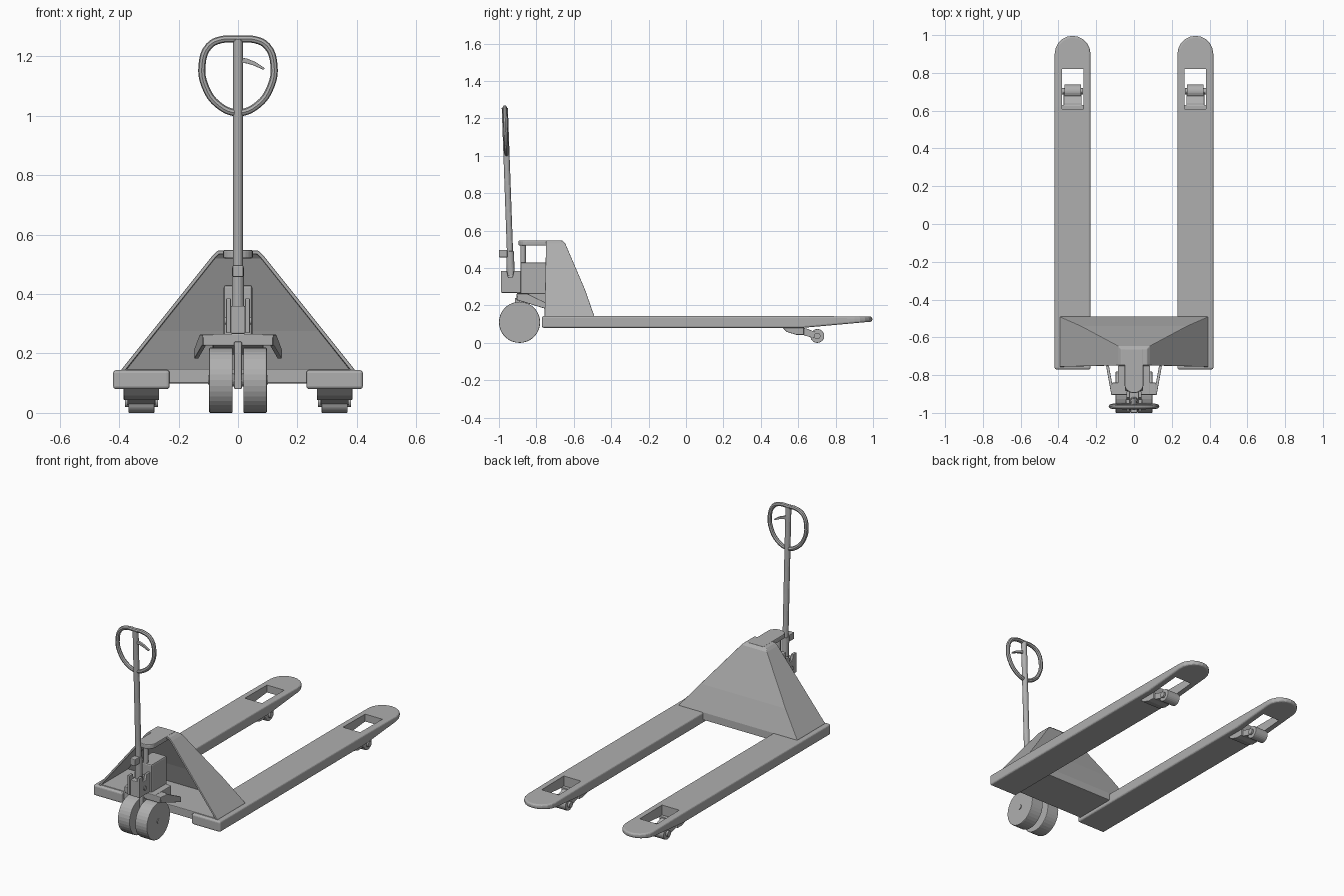
import bpy, bmesh
from math import sin, cos, pi
from mathutils import Vector

if "Cube" in bpy.data.objects:
    bpy.data.objects.remove(bpy.data.objects["Cube"])

paint = bpy.data.materials.new("dark_grey")
paint.diffuse_color = (0.43, 0.43, 0.43, 1)
paint.use_nodes = True
paint.node_tree.nodes["Principled BSDF"].inputs["Base Color"].default_value = paint.diffuse_color


def make(name, bm, bevel=0.0, segs=2):
    bmesh.ops.recalc_face_normals(bm, faces=bm.faces)
    me = bpy.data.meshes.new(name)
    bm.to_mesh(me)
    bm.free()
    me.materials.append(paint)
    ob = bpy.data.objects.new(name, me)
    bpy.context.scene.collection.objects.link(ob)
    if bevel:
        add_bevel(ob, bevel, segs)
    return ob


def add_bevel(ob, width, segs=2):
    m = ob.modifiers.new("bevel", 'BEVEL')
    m.width, m.segments, m.limit_method, m.angle_limit = width, segs, 'ANGLE', 0.6


def prism_bm(pts, axis, a, b):
    """Extrude a 2D outline along an axis from a to b."""
    place = {'x': lambda u, v, t: (t, u, v),
             'y': lambda u, v, t: (u, t, v),
             'z': lambda u, v, t: (u, v, t)}[axis]
    bm = bmesh.new()
    lo = [bm.verts.new(place(u, v, a)) for u, v in pts]
    hi = [bm.verts.new(place(u, v, b)) for u, v in pts]
    bm.faces.new(lo)
    bm.faces.new(hi)
    n = len(pts)
    for i in range(n):
        j = (i + 1) % n
        bm.faces.new((lo[i], lo[j], hi[j], hi[i]))
    return bm


def prism(name, pts, axis, a, b, bevel=0.0):
    return make(name, prism_bm(pts, axis, a, b), bevel)


def box(name, x, y, z, bevel=0.004):
    return prism(name, [(x[0], y[0]), (x[1], y[0]), (x[1], y[1]), (x[0], y[1])], 'z', *z, bevel)


def rod(name, p, q, r, segs=20, bevel=0.0):
    p, q = Vector(p), Vector(q)
    bm = bmesh.new()
    bmesh.ops.create_cone(bm, cap_ends=True, segments=segs, radius1=r, radius2=r, depth=(q - p).length)
    ob = make(name, bm, bevel)
    rot = (q - p).to_track_quat('Z', 'Y').to_matrix().to_4x4()
    rot.translation = (p + q) / 2
    ob.data.transform(rot)
    return ob


def tiller_y(z):
    return -0.938 - (z - 0.4) * 0.036


cutters = []
for s, side in ((-1, "left"), (1, "right")):
    c = 0.325 * s

    # fork blade: rounded tip, underside rising toward the tip, roller opening
    tip = [(c + 0.095 * cos(k * pi / 10), 0.9 + 0.096 * sin(k * pi / 10)) for k in range(11)]
    bm = prism_bm([(c - 0.095, -0.77), (c + 0.095, -0.77)] + tip, 'z', 0.08, 0.144)
    bmesh.ops.bisect_plane(bm, geom=bm.verts[:] + bm.edges[:] + bm.faces[:],
                           plane_co=(0, 0.62, 0), plane_no=(0, 1, 0))
    for v in bm.verts:
        if v.co.y > 0.62:
            v.co.z -= (v.co.y - 0.62) * (0.01 if v.co.z > 0.1 else -0.09)
    fork = make("fork_" + side, bm, 0.01, 3)
    cut = box("opening_cutter_" + side, (c - 0.057, c + 0.057), (0.61, 0.82), (0, 0.3), 0)
    cut.hide_render = True
    cutters.append(cut)
    m = fork.modifiers.new("opening", 'BOOLEAN')
    m.operation, m.object, m.solver = 'DIFFERENCE', cut, 'EXACT'

    # load roller, its carrier and the pad ahead of it
    prism("roller_pad_" + side, [(0.51, 0.085), (0.54, 0.058), (0.59, 0.043), (0.63, 0.043),
                                 (0.63, 0.085)], 'x', c - 0.06, c + 0.06, 0.004)
    prism("roller_carrier_" + side, [(0.60, 0.05), (0.68, 0.026), (0.70, 0.055), (0.64, 0.078),
                                     (0.60, 0.08)], 'x', c - 0.047, c + 0.047, 0.002)
    rod("load_roller_" + side, (c - 0.044, 0.702, 0.037), (c + 0.044, 0.702, 0.037), 0.037, 24, 0.003)
    rod("roller_axle_" + side, (c - 0.056, 0.702, 0.037), (c + 0.056, 0.702, 0.037), 0.017)

    # steering wheel and hub
    rod("steer_wheel_" + side, (s * 0.018, -0.89, 0.11), (s * 0.097, -0.89, 0.11), 0.11, 36, 0.004)
    rod("wheel_hub_" + side, (s * 0.09, -0.89, 0.11), (s * 0.101, -0.89, 0.11), 0.015)

    # lifting link, splayed outward toward the body
    arm = prism("lift_link_" + side, [(-0.905, 0.263), (-0.9, 0.228), (-0.75, 0.182), (-0.75, 0.215),
                                      (-0.85, 0.263)], 'x', s * 0.105, s * 0.12, 0.003)
    for v in arm.data.vertices:
        v.co.x += s * (v.co.y + 0.905) * 0.18

    # tiller pivot cheek
    prism("pivot_cheek_" + side, [(-0.99, 0.268), (-0.885, 0.268), (-0.885, 0.385), (-0.92, 0.385),
                                  (-0.928, 0.35), (-0.95, 0.35), (-0.958, 0.385), (-0.99, 0.385)],
          'x', s * 0.024, s * 0.04, 0.003)

# sloped body shell, open at the front
bm = bmesh.new()
rows = []
for z, w, back in ((0.10, 0.395, -0.49), (0.145, 0.393, -0.491), (0.285, 0.281, -0.54),
                   (0.53, 0.085, -0.645), (0.546, 0.068, -0.662)):
    front = -0.757 + (z - 0.1) * 0.02
    rows.append([bm.verts.new(p) for p in ((-w, front, z), (-w, back, z), (w, back, z), (w, front, z))])
for a, b in zip(rows, rows[1:]):
    for i in range(3):
        bm.faces.new((a[i], a[i + 1], b[i + 1], b[i]))
bm.faces.new(rows[-1])
body = make("body_shell", bm)
# make sure the sheet thickens inward
if body.data.polygons[1].normal.y < 0:
    body.data.flip_normals()
m = body.modifiers.new("sheet", 'SOLIDIFY')
m.thickness, m.offset, m.use_even_offset = 0.012, -1, True
add_bevel(body, 0.003)
box("body_floor", (-0.385, 0.385), (-0.75, -0.495), (0.1, 0.148))

# top plate with rounded nose
nose = [(0.05 * cos(k * pi / 12), -0.85 - 0.045 * sin(k * pi / 12)) for k in range(13)]
prism("top_plate", nose + [(-0.05, -0.66), (0.05, -0.66)], 'z', 0.52, 0.548, 0.005)

# hydraulic pump, piston and wheel yoke
box("pump_block", (-0.048, 0.048), (-0.885, -0.74), (0.255, 0.43), 0.008)
rod("piston", (0, -0.871, 0.42), (0, -0.871, 0.53), 0.015)
prism("pump_foot", [(-0.905, 0.266), (-0.905, 0.235), (-0.75, 0.195), (-0.75, 0.266)],
      'x', -0.085, 0.085, 0.004)
box("yoke_crossbar", (-0.118, 0.118), (-0.905, -0.84), (0.226, 0.264))
box("yoke_post", (-0.013, 0.013), (-0.915, -0.865), (0.08, 0.24))
rod("wheel_axle", (-0.095, -0.89, 0.11), (0.095, -0.89, 0.11), 0.022)

# tiller bracket, sleeve, knob and bar
box("tiller_bracket", (-0.024, 0.024), (-0.985, -0.885), (0.266, 0.36))
rod("pivot_pin", (-0.046, -0.94, 0.31), (0.046, -0.94, 0.31), 0.012)
rod("tiller_sleeve", (0, tiller_y(0.33), 0.33), (0, tiller_y(0.49), 0.49), 0.021, 20, 0.003)
box("tiller_knob", (-0.018, 0.018), (-1.0, -0.955), (0.457, 0.497))
rod("tiller_bar", (0, tiller_y(0.3), 0.3), (0, tiller_y(1.255), 1.255), 0.0165, 16)

# handle loop
half = [(0.055, 1.256), (0.098, 1.234), (0.121, 1.17), (0.111, 1.1), (0.065, 1.035)]
loop = [(0, 1.257)] + half + [(0, 1.01)] + [(-x, z) for x, z in reversed(half)]
cu = bpy.data.curves.new("handle_loop", 'CURVE')
cu.dimensions, cu.bevel_depth, cu.bevel_resolution, cu.resolution_u = '3D', 0.012, 2, 4
cu.materials.append(paint)
sp = cu.splines.new('BEZIER')
sp.bezier_points.add(len(loop) - 1)
for bp, (x, z) in zip(sp.bezier_points, loop):
    bp.co = (x, tiller_y(z), z)
    bp.handle_left_type = bp.handle_right_type = 'AUTO'
sp.use_cyclic_u = True
bpy.context.scene.collection.objects.link(bpy.data.objects.new("handle_loop", cu))

# release lever
prism("release_lever", [(0.0, 1.197), (0.03, 1.192), (0.06, 1.18), (0.09, 1.16), (0.086, 1.154),
                        (0.055, 1.168), (0.03, 1.176), (0.0, 1.178)], 'y', -0.974, -0.96, 0.002)

# apply modifiers, drop cutters, keep faces flat
bpy.ops.object.select_all(action='SELECT')
bpy.context.view_layer.objects.active = body
bpy.ops.object.convert(target='MESH')
for cut in cutters:
    bpy.data.objects.remove(cut)
bpy.ops.object.shade_flat()
